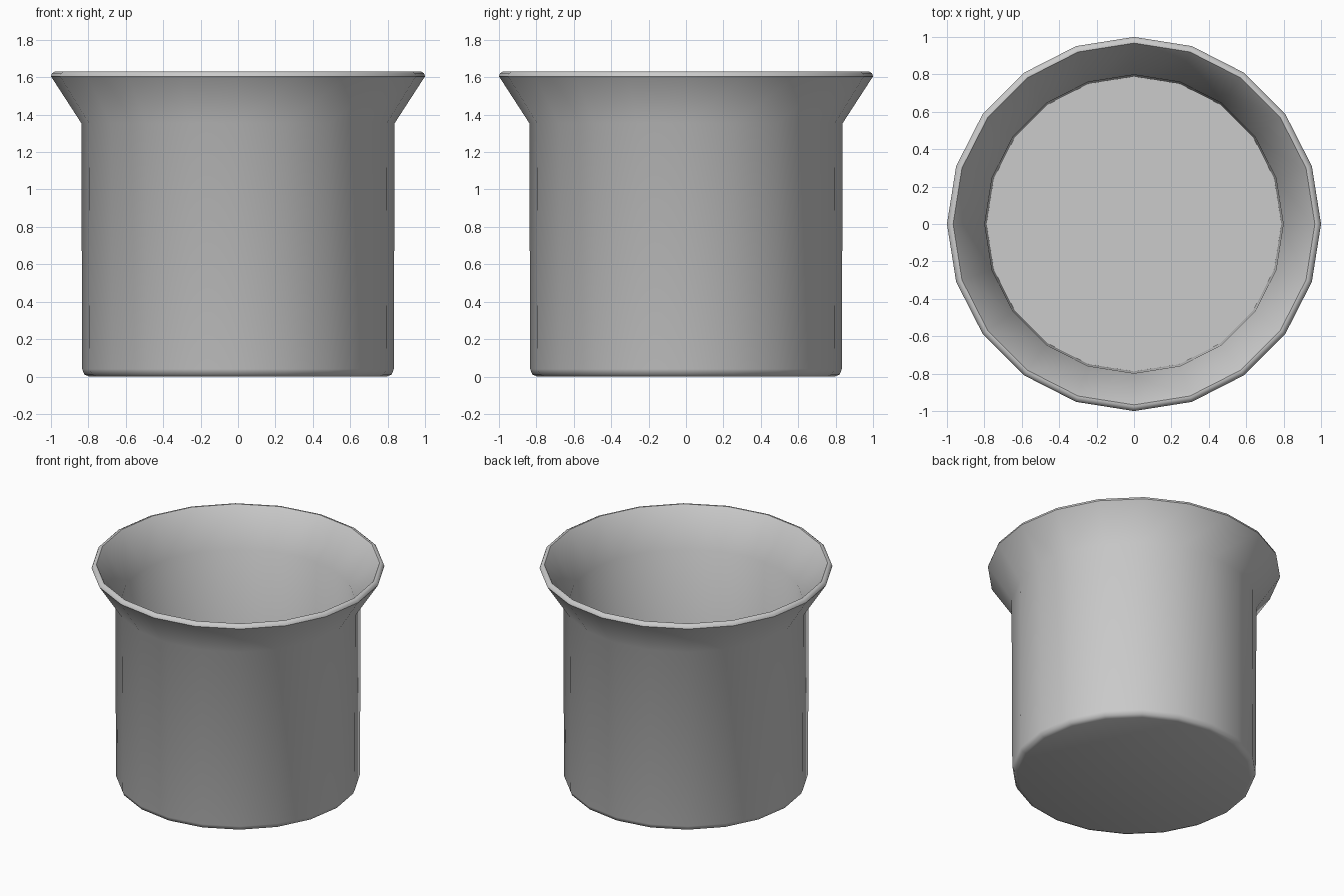
import bpy, bmesh, math

if "Cube" in bpy.data.objects:
    bpy.data.objects.remove(bpy.data.objects["Cube"])

SIDES = 20

# Cup cross-section (radius, height): outer base, wall, flared rim, inner wall, inner floor
profile = [
    (0.795, 0.0), (0.822, 0.011), (0.833, 0.04),
    (0.838, 1.355), (1.0, 1.605), (0.994, 1.622), (0.978, 1.631),
    (0.967, 1.631), (0.956, 1.617),
    (0.798, 1.37), (0.788, 0.04),
]

bm = bmesh.new()
rings = []
for r, z in profile:
    rings.append([bm.verts.new((r * math.cos(2 * math.pi * i / SIDES),
                                r * math.sin(2 * math.pi * i / SIDES), z))
                  for i in range(SIDES)])

# Walls
for a, b in zip(rings, rings[1:]):
    for i in range(SIDES):
        j = (i + 1) % SIDES
        bm.faces.new((a[i], a[j], b[j], b[i]))

# Underside and inner floor
bm.faces.new(rings[0][::-1])
bm.faces.new(rings[-1])
bmesh.ops.recalc_face_normals(bm, faces=bm.faces[:])

mesh = bpy.data.meshes.new("flared_cup")
bm.to_mesh(mesh)
bm.free()
cup = bpy.data.objects.new("flared_cup", mesh)
bpy.context.collection.objects.link(cup)

# Smooth walls, crisp floor edge
bpy.context.view_layer.objects.active = cup
cup.select_set(True)
bpy.ops.object.shade_smooth_by_angle(angle=math.radians(50))
